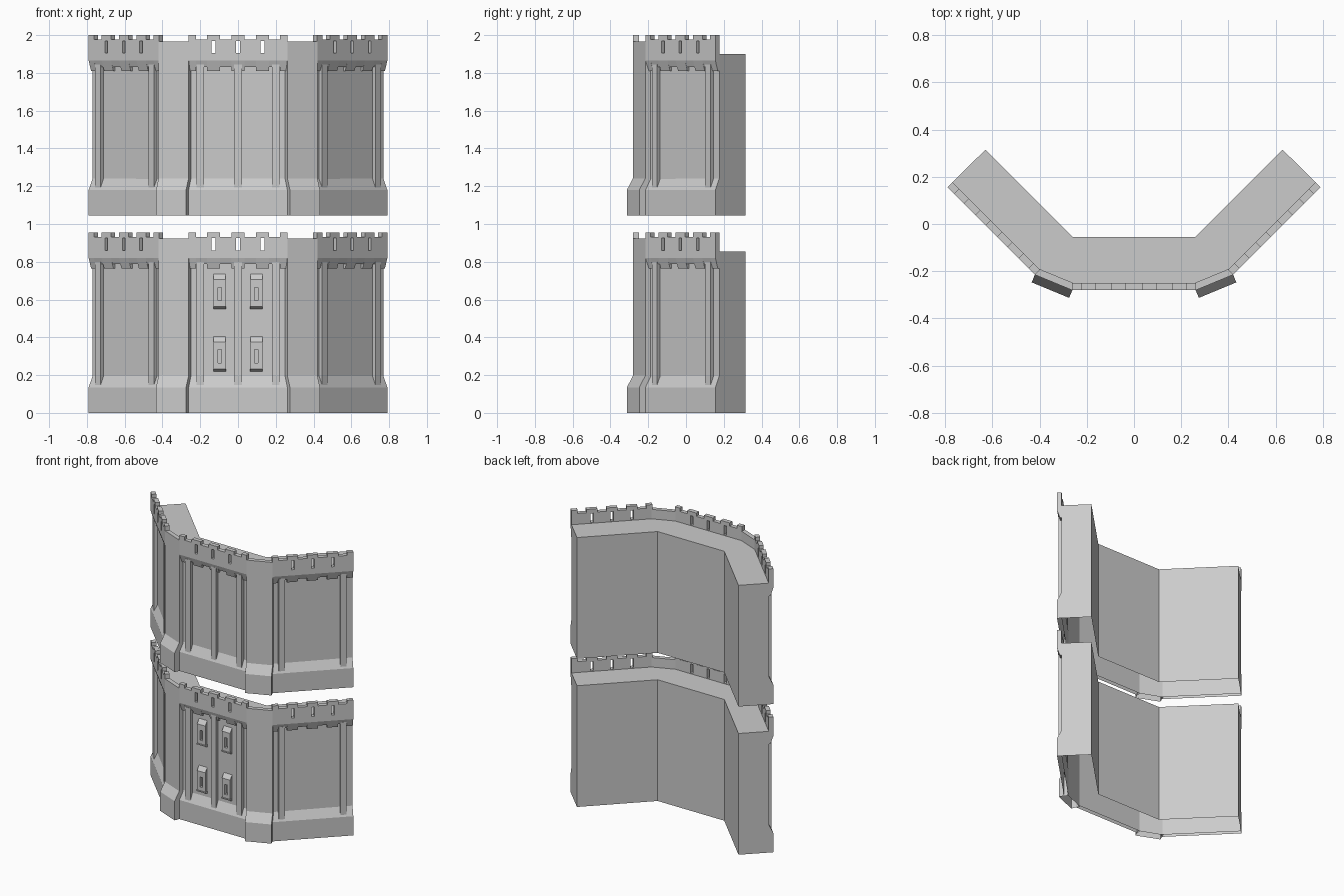
import bpy, bmesh, math
from mathutils import Matrix, Vector

if "Cube" in bpy.data.objects:
    bpy.data.objects.remove(bpy.data.objects["Cube"])

TIER = 1.045      # height offset of the second tier
HALF = 0.2625     # half length of one wall module
REC = -0.03       # depth of the recessed wall behind the outer plane


def frame(x, y, deg):
    return Matrix.Translation((x, y, 0)) @ Matrix.Rotation(math.radians(deg), 4, 'Z')


def sweep(bm, prof, x0, x1, M):
    """Extrude a (depth outward, height) profile along local x."""
    a = [bm.verts.new(M @ Vector((x0, -d, z))) for d, z in prof]
    b = [bm.verts.new(M @ Vector((x1, -d, z))) for d, z in prof]
    bm.faces.new(a)
    bm.faces.new(b[::-1])
    n = len(prof)
    for i in range(n):
        j = (i + 1) % n
        bm.faces.new((a[j], a[i], b[i], b[j]))


def rect(d0, d1, z0, z1):
    return [(d0, z0), (d1, z0), (d1, z1), (d0, z1)]


def finish(bm, name, tiers=(0, 1)):
    # the undersides are open
    low = [f for f in bm.faces if all(v.co.z < 1e-5 for v in f.verts)]
    bmesh.ops.delete(bm, geom=low, context='FACES')
    bmesh.ops.recalc_face_normals(bm, faces=bm.faces[:])
    me = bpy.data.meshes.new(name)
    bm.to_mesh(me)
    bm.free()
    for t in tiers:
        ob = bpy.data.objects.new(("lower_", "upper_")[t] + name, me)
        ob.location.z = t * TIER
        bpy.context.collection.objects.link(ob)


walls = {"front": frame(0, -0.28, 0),
         "right": frame(0.605, -0.03, 45),
         "left": frame(-0.605, -0.03, -45)}

# main wall body with walkway
bm = bmesh.new()
half = [(0.2625, -0.25), (0.399, -0.196), (0.77, 0.177), (0.63, 0.315), (0.26, -0.055)]
plan = half + [(-x, y) for x, y in half[::-1]]
bot = [bm.verts.new((x, y, 0)) for x, y in plan]
top = [bm.verts.new((x, y, 0.855)) for x, y in plan]
bm.faces.new(bot[::-1])
bm.faces.new(top)
for i in range(len(plan)):
    j = (i + 1) % len(plan)
    bm.faces.new((bot[i], bot[j], top[j], top[i]))
finish(bm, "wall_body")

tall = [(REC, 0.855), (REC, 0.765), (-0.018, 0.765), (0, 0.82), (0, 0.86), (REC, 0.86)]
short = [(REC, 0.855), (REC, 0.787), (-0.012, 0.787), (0, 0.82), (0, 0.86), (REC, 0.86)]
edges = [-HALF, -0.2225, -0.165, -0.095, -0.035, 0.035, 0.095, 0.165, 0.2225, HALF]

for side, M in walls.items():
    # sloped plinth
    bm = bmesh.new()
    sweep(bm, [(REC, 0), (0, 0), (0, 0.135), (REC, 0.197)], -HALF, HALF, M)
    finish(bm, side + "_plinth")

    # pilasters
    bm = bmesh.new()
    for x in ((-0.2, 0, 0.2) if side == "front" else (-0.2, 0.2)):
        sweep(bm, rect(REC, -0.006, 0.135, 0.80), x - 0.02, x + 0.02, M)
    finish(bm, side + "_pilasters")

    # parapet: bracket teeth, crenels and merlons with arrow slits
    bm = bmesh.new()
    for i in range(9):
        x0, x1 = edges[i], edges[i + 1]
        if i % 2:
            sweep(bm, short, x0, x1, M)
            sweep(bm, rect(REC, 0, 0.86, 0.932), x0, x1, M)
            continue
        sweep(bm, tall, x0, x1, M)
        if i in (0, 8):
            sweep(bm, rect(REC, 0, 0.86, 0.955), x0, x1, M)
        else:
            c = (x0 + x1) / 2
            sweep(bm, rect(REC, 0, 0.86, 0.955), x0, c - 0.01, M)
            sweep(bm, rect(REC, 0, 0.86, 0.955), c + 0.01, x1, M)
            sweep(bm, rect(REC, 0, 0.925, 0.955), c - 0.01, c + 0.01, M)
    finish(bm, side + "_parapet")

# corner piers
for s, side in ((1, "right"), (-1, "left")):
    bm = bmesh.new()
    M = frame(s * 0.341, -0.248, s * 22.5)
    sweep(bm, [(REC, 0), (0.035, 0), (0.035, 0.135), (0, 0.197), (0, 0.922), (REC, 0.922)],
          -0.086, 0.086, M)
    finish(bm, side + "_corner_pier")

# window surrounds on the lower front wall
bm = bmesh.new()
M = walls["front"]
for x in (-0.097, 0.097):
    for z in (0.22, 0.55):
        face = -0.008
        prof = [(REC, z), (face, z + 0.018), (face, z + 0.155), (REC, z + 0.185)]
        sweep(bm, prof, x - 0.032, x - 0.01, M)
        sweep(bm, prof, x + 0.01, x + 0.032, M)
        sweep(bm, [(REC, z), (face, z + 0.018), (face, z + 0.045), (REC, z + 0.045)],
              x - 0.01, x + 0.01, M)
        sweep(bm, [(REC, z + 0.115), (face, z + 0.115), (face, z + 0.155), (REC, z + 0.185)],
              x - 0.01, x + 0.01, M)
        # projecting sill
        sweep(bm, [(REC, z), (face + 0.005, z + 0.012), (face + 0.005, z + 0.02), (REC, z + 0.02)],
              x - 0.033, x + 0.033, M)
finish(bm, "window_surrounds", tiers=(0,))
